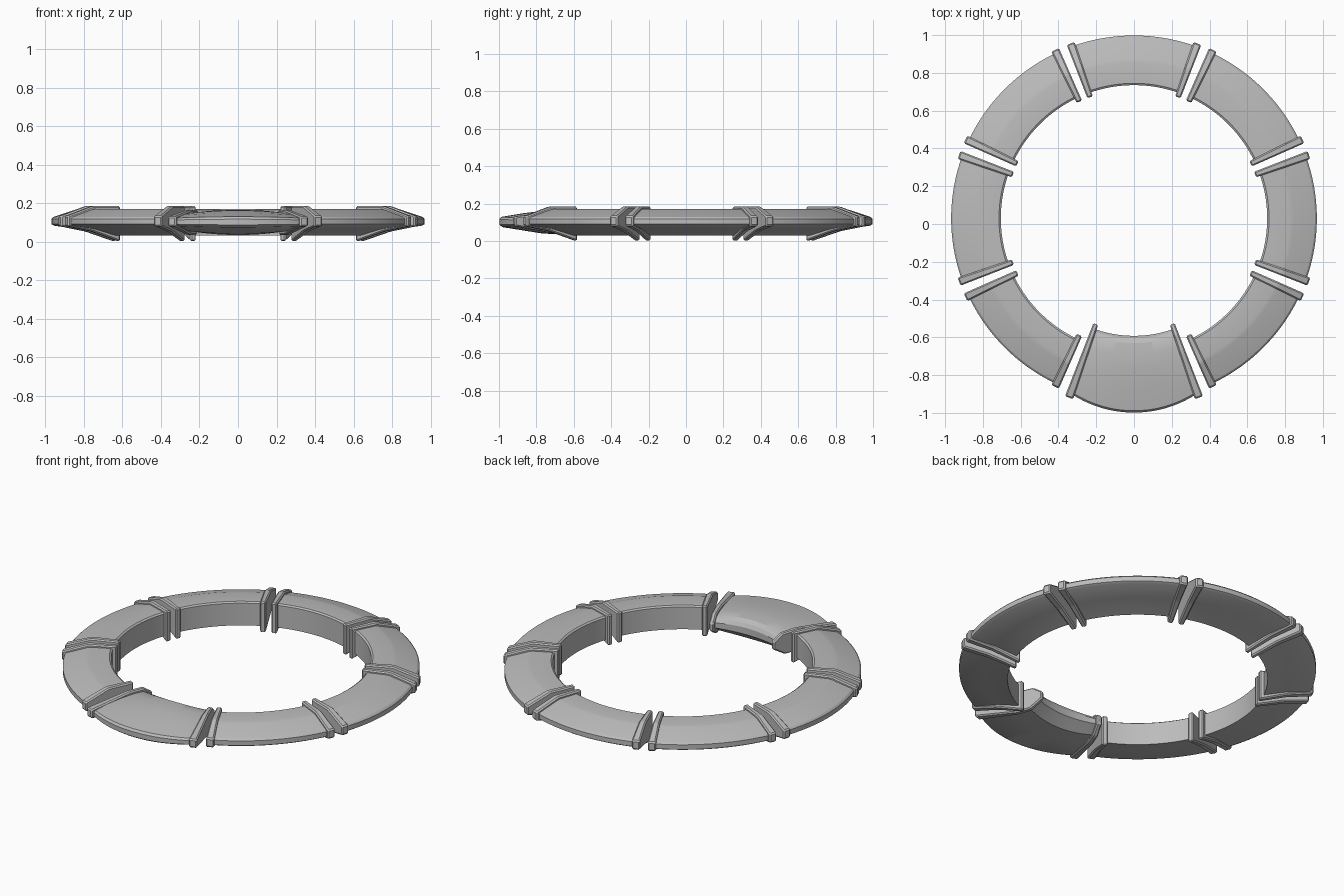
import bpy, bmesh, math
from mathutils import Vector

if "Cube" in bpy.data.objects:
    bpy.data.objects.remove(bpy.data.objects["Cube"], do_unlink=True)

stone = bpy.data.materials.new("mid grey")
stone.use_nodes = True
GREY = (0.5, 0.5, 0.5, 1)
stone.diffuse_color = GREY
stone.node_tree.nodes["Principled BSDF"].inputs["Base Color"].default_value = GREY

CENTRE_Y = 0.03
MID_Z = 0.1


def sweep(name, profile, heading, start, end, steps, bulge=0.0, bevel=0.0):
    """Turn an (r, z) profile between two angles; bulge swells the middle."""
    bm = bmesh.new()
    rings = []
    for i in range(steps + 1):
        u = i / steps
        angle = math.radians(heading + start + (end - start) * u)
        swell = bulge * (1 - (2 * u - 1) ** 2)
        ring = []
        for r, z in profile:
            reach = r + (0.12 * swell if r > 0.9 else 0)
            height = MID_Z + (z - MID_Z) * (1 + swell)
            ring.append(bm.verts.new((reach * math.sin(angle),
                                      CENTRE_Y + reach * math.cos(angle), height)))
        rings.append(ring)
    n = len(profile)
    for a, b in zip(rings, rings[1:]):
        for j in range(n):
            k = (j + 1) % n
            bm.faces.new((a[j], a[k], b[k], b[j]))
    bm.faces.new(rings[0])
    bm.faces.new(rings[-1])
    bmesh.ops.recalc_face_normals(bm, faces=bm.faces)
    if bevel:
        bmesh.ops.bevel(bm, geom=bm.edges[:], offset=bevel, segments=1,
                        affect='EDGES')
    mesh = bpy.data.meshes.new(name)
    bm.to_mesh(mesh)
    bm.free()
    mesh.materials.append(stone)
    obj = bpy.data.objects.new(name, mesh)
    bpy.context.collection.objects.link(obj)
    bpy.ops.object.select_all(action='DESELECT')
    obj.select_set(True)
    bpy.context.view_layer.objects.active = obj
    if not bevel:
        bpy.ops.object.shade_smooth_by_angle(angle=math.radians(24))
    return obj


# Cross-sections as (radius, height)
body = [(0.705, 0.03), (0.705, 0.163), (0.715, 0.17), (0.825, 0.17),
        (0.845, 0.166), (0.958, 0.128), (0.968, 0.118), (0.968, 0.09),
        (0.955, 0.082), (0.83, 0.065)]
rim = [(0.682, 0.0), (0.682, 0.184), (0.84, 0.184), (0.985, 0.133),
       (0.985, 0.08), (0.84, 0.052)]
front_body = [(0.622, 0.088), (0.622, 0.118), (0.635, 0.134), (0.66, 0.145),
              (0.72, 0.149), (0.8, 0.146), (0.9, 0.137), (0.98, 0.122),
              (0.99, 0.112), (0.99, 0.09), (0.97, 0.08), (0.8, 0.055),
              (0.68, 0.05)]
front_rim = [(0.595, 0.08), (0.595, 0.125), (0.65, 0.162), (0.75, 0.165),
             (1.01, 0.13), (1.01, 0.08), (0.75, 0.035), (0.67, 0.035)]

# Eight arc segments, each closed by a pair of raised rims
names = ["back", "back_left", "left", "front_left",
         "front", "front_right", "right", "back_right"]
for i, name in enumerate(names):
    heading = 45 * i
    is_front = name == "front"
    sweep(name + "_segment", front_body if is_front else body, heading,
          -19, 19, 20, bulge=0.32 if is_front else 0)
    for side, label in ((1, "first"), (-1, "second")):
        sweep(f"{name}_{label}_rim", front_rim if is_front else rim, heading,
              side * 18.6, side * 21.2, 1, bevel=0.007)
